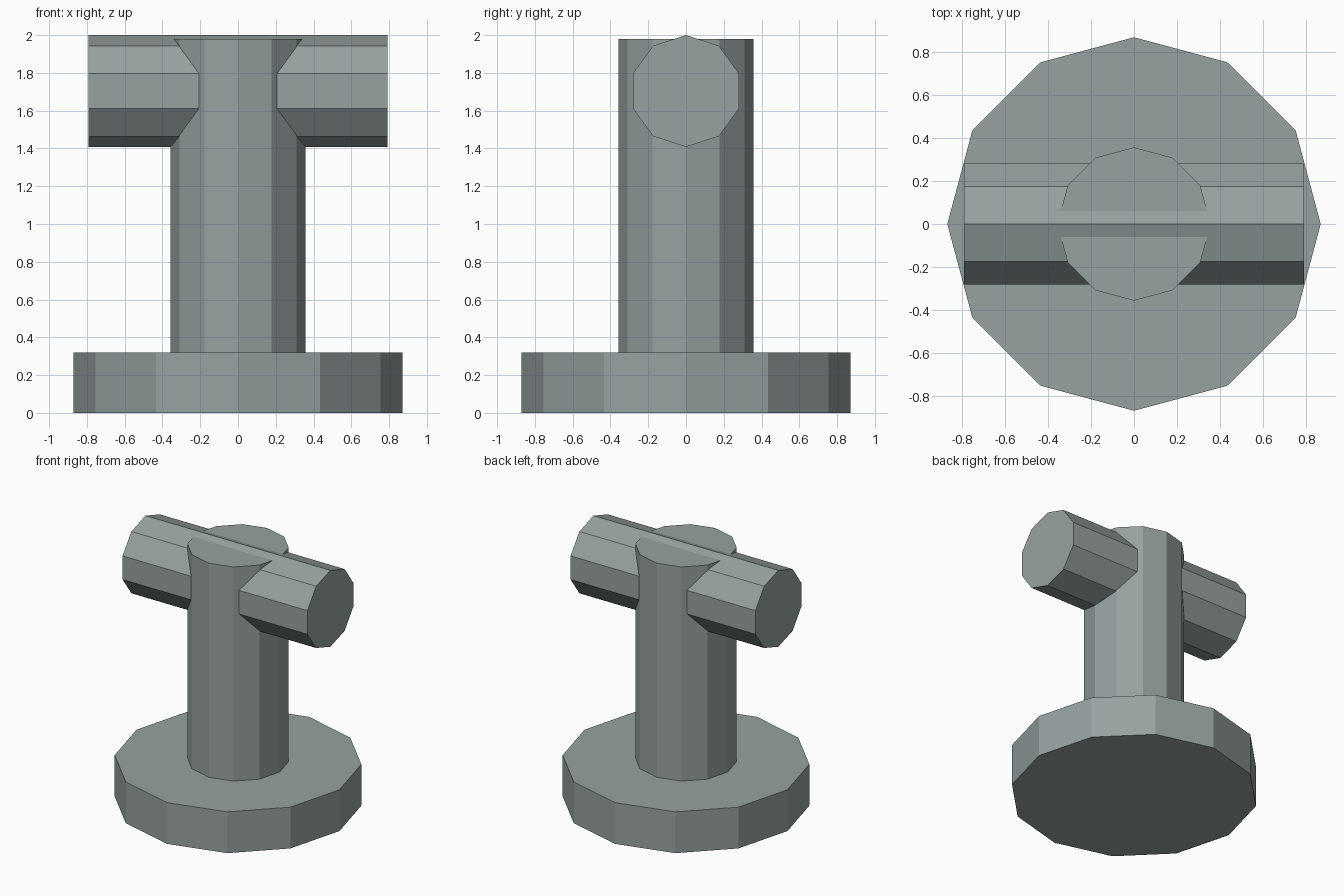
import bpy
import math
from mathutils import Matrix

cube = bpy.data.objects.get("Cube")
if cube:
    bpy.data.objects.remove(cube, do_unlink=True)

# Single grey-green metal colour
COLOR = (0.31, 0.36, 0.355, 1.0)
metal = bpy.data.materials.new("grey_metal")
metal.use_nodes = True
metal.diffuse_color = COLOR
metal.node_tree.nodes["Principled BSDF"].inputs["Base Color"].default_value = COLOR


def prism(name, sides, radius, length, center, turn):
    """Flat-sided cylinder; turn is applied to the mesh itself."""
    bpy.ops.mesh.primitive_cylinder_add(vertices=sides, radius=radius, depth=length)
    obj = bpy.context.object
    obj.name = name
    obj.data.name = name
    obj.data.transform(turn)
    obj.location = center
    obj.data.materials.append(metal)
    return obj


upright = Matrix.Identity(4)
# Lay along x with one corner pointing straight up
sideways = Matrix.Rotation(math.pi / 2, 4, "X") @ Matrix.Rotation(math.pi / 2, 4, "Y")

# Round foot plate
prism("base", 12, 0.87, 0.32, (0, 0, 0.16), upright)

# Central post, rising from the foot plate
prism("post", 12, 0.357, 1.66, (0, 0, 1.15), upright)

# Handle bar through the top of the post
bar = prism("crossbar", 10, 0.296, 1.585, (0, 0, 1.704), upright)
bar.data.transform(Matrix.Rotation(math.pi / 2, 4, "Z") @ Matrix.Rotation(math.pi / 2, 4, "X"))
